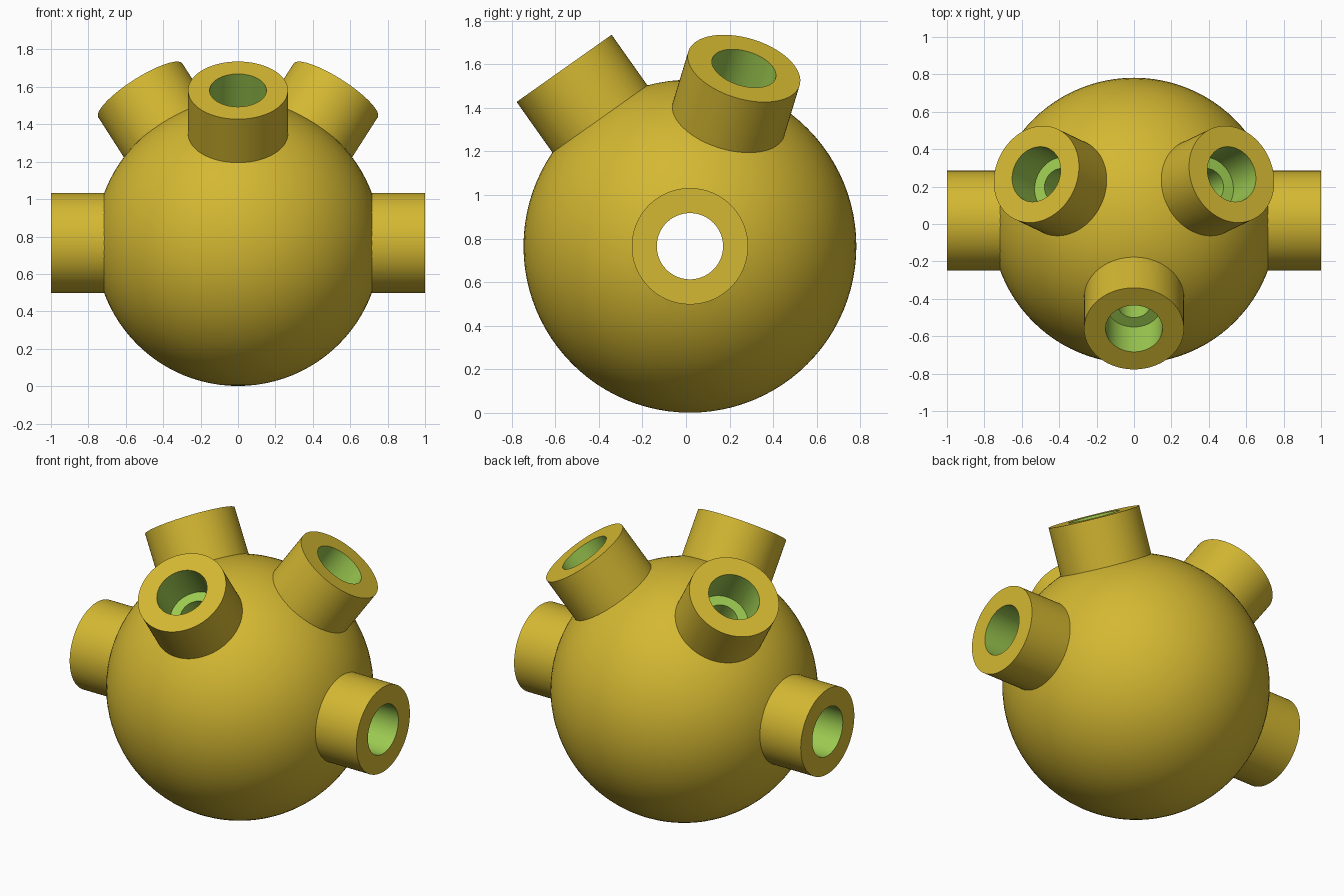
import bpy, math
from mathutils import Vector

if "Cube" in bpy.data.objects:
    bpy.data.objects.remove(bpy.data.objects["Cube"])

CENTRE = Vector((0, 0.018, 0.765))
SPHERE_R, TUBE_R, BORE_R, PILOT_R = 0.764, 0.267, 0.152, 0.09
STEP = 0.77  # distance of the counterbore floor from the centre


def material(name, rgb):
    m = bpy.data.materials.new(name)
    m.diffuse_color = (*rgb, 1)
    m.use_nodes = True
    m.node_tree.nodes["Principled BSDF"].inputs["Base Color"].default_value = m.diffuse_color
    return m


gold = material("gold", (0.658, 0.479, 0.032))
green = material("green", (0.337, 0.597, 0.082))


def finish(ob, name, index):
    ob.name = name
    ob.data.materials.append(gold)
    ob.data.materials.append(green)
    for p in ob.data.polygons:
        p.material_index = index
    return ob


def rod(name, axis, start, end, radius, index):
    """Cylinder along an axis through the ball centre."""
    bpy.ops.mesh.primitive_cylinder_add(
        vertices=96, radius=radius, depth=end - start,
        location=CENTRE + axis * (start + end) / 2,
        rotation=axis.to_track_quat('Z', 'Y').to_euler())
    return finish(bpy.context.object, name, index)


def combine(body, tool, operation):
    mod = body.modifiers.new("combine", 'BOOLEAN')
    mod.operation = operation
    mod.solver = 'EXACT'
    mod.object = tool
    bpy.ops.object.select_all(action='DESELECT')
    bpy.context.view_layer.objects.active = body
    body.select_set(True)
    bpy.ops.object.modifier_apply(modifier=mod.name)
    bpy.data.objects.remove(tool)


# Axes of the side tube and the three raised sockets
side = Vector((1, 0, 0))
sockets = [Vector((0, -0.577, 0.816)).normalized(),
           Vector((0.522, 0.248, 0.816)).normalized(),
           Vector((-0.522, 0.248, 0.816)).normalized()]

# Ball
bpy.ops.mesh.primitive_uv_sphere_add(segments=96, ring_count=48,
                                     radius=SPHERE_R, location=CENTRE)
ball = finish(bpy.context.object, "ball_connector", 0)

# Outer tubes
combine(ball, rod("side_tube", side, -1, 1, TUBE_R, 0), 'UNION')
for a in sockets:
    combine(ball, rod("socket_tube", a, 0.45, 1, TUBE_R, 0), 'UNION')

# Straight bore from side to side, stepped bores in the sockets
combine(ball, rod("side_bore", side, -1.1, 1.1, BORE_R, 1), 'DIFFERENCE')
for a in sockets:
    combine(ball, rod("socket_bore", a, STEP, 1.1, BORE_R, 1), 'DIFFERENCE')
    combine(ball, rod("pilot_bore", a, 0, 0.9, PILOT_R, 1), 'DIFFERENCE')

bpy.ops.object.select_all(action='DESELECT')
ball.select_set(True)
bpy.context.view_layer.objects.active = ball
bpy.ops.object.shade_smooth_by_angle(angle=math.radians(25))
